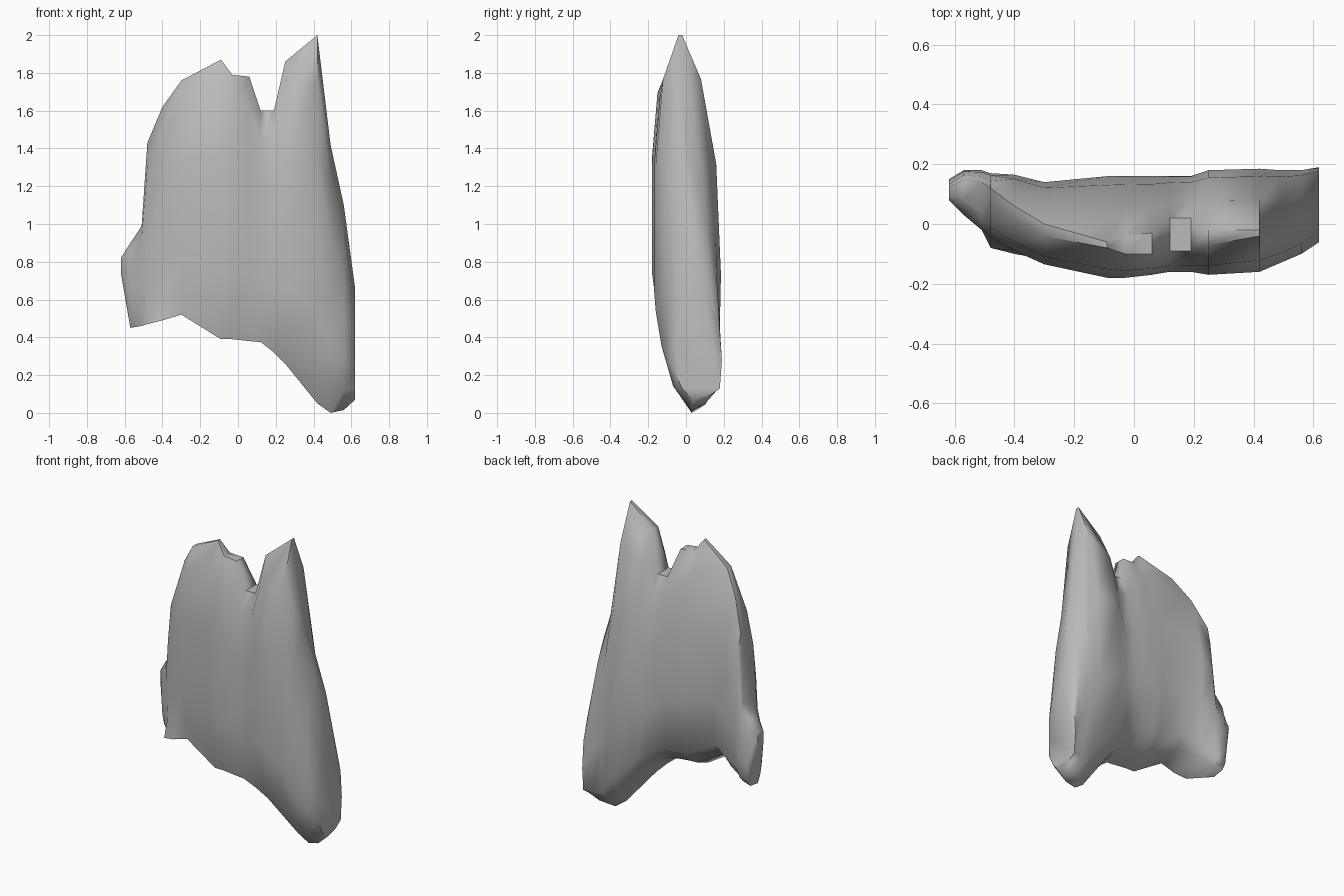
import bpy
import bmesh

cube = bpy.data.objects.get("Cube")
if cube:
    bpy.data.objects.remove(cube, do_unlink=True)

# Stone colour
stone = bpy.data.materials.new("stone_grey")
stone.use_nodes = True
stone.diffuse_color = (0.5, 0.5, 0.5, 1)
stone.node_tree.nodes["Principled BSDF"].inputs["Base Color"].default_value = stone.diffuse_color

# Upright slices across the slab: x, bottom height, top height,
# underside front and back, top front and back, front face, back face
slices = [
    (-.62, .74, .82, .09, .12, .09, .12, .08, .15),
    (-.57, .45, .9, .07, .15, .08, .15, .03, .18),
    (-.51, .46, .99, -.02, .14, .04, .14, -.02, .18),
    (-.48, .47, 1.43, -.08, .13, .08, .12, -.04, .17),
    (-.4, .49, 1.62, -.1, .1, .02, .06, -.09, .165),
    (-.3, .52, 1.76, -.1, .04, -.04, 0, -.135, .14),
    (-.09, .39, 1.87, -.11, .01, -.08, -.06, -.18, .16),
    (-.03, .39, 1.79, -.11, .01, -.1, -.04, -.18, .16),
    (.06, .38, 1.78, -.11, .01, -.1, -.03, -.17, .16),
    (.12, .375, 1.6, -.11, .02, -.09, .02, -.16, .16),
    (.19, .32, 1.6, -.08, .05, -.09, .02, -.16, .16),
    (.25, .26, 1.86, -.05, .08, -.07, -.02, -.17, .18),
    (.42, .05, 2, .02, .09, -.04, -.02, -.16, .185),
    (.49, 0, 1.42, .03, .1, -.03, 0, -.13, .18),
    (.56, .015, 1.1, .03, .1, .01, .05, -.1, .18),
    (.62, .07, .66, .04, .12, .04, .09, -.06, .19),
]

# Height fraction and fullness of the front and back faces
front_levels = [(.1, .6), (.25, 1), (.45, 1), (.65, 1), (.88, .7)]
back_levels = [(.88, .45), (.65, .85), (.35, 1), (.1, .85)]


def section(x, low, high, under_front, under_back, top_front, top_back, front, back):
    """Return the closed loop of points around one slice."""
    def side(levels, start, end, reach):
        points = []
        for t, fullness in levels:
            rim = start + (end - start) * t
            points.append((x, rim + (reach - rim) * fullness, low + (high - low) * t))
        return points

    # The back edge of the underside sits a little higher than the front edge
    lift = (high - low) * .03
    return ([(x, under_front, low)]
            + side(front_levels, under_front, top_front, front)
            + [(x, top_front, high), (x, top_back, high)]
            + side(back_levels, under_back, top_back, back)
            + [(x, under_back, low + lift)])


# Loft the slices into one closed slab
bm = bmesh.new()
rings = [[bm.verts.new(p) for p in section(*row)] for row in slices]
for a, b in zip(rings, rings[1:]):
    for i in range(len(a)):
        j = (i + 1) % len(a)
        bm.faces.new((a[i], b[i], b[j], a[j]))
bm.faces.new(rings[0])
bm.faces.new(rings[-1][::-1])
bmesh.ops.recalc_face_normals(bm, faces=bm.faces)

mesh = bpy.data.meshes.new("stone_slab")
bm.to_mesh(mesh)
bm.free()
mesh.materials.append(stone)
slab = bpy.data.objects.new("stone_slab", mesh)
bpy.context.collection.objects.link(slab)

# Soft shading with crisp breaks on the sharpest edges
bpy.ops.object.select_all(action="DESELECT")
slab.select_set(True)
bpy.context.view_layer.objects.active = slab
bpy.ops.object.shade_smooth_by_angle(angle=1.05)
